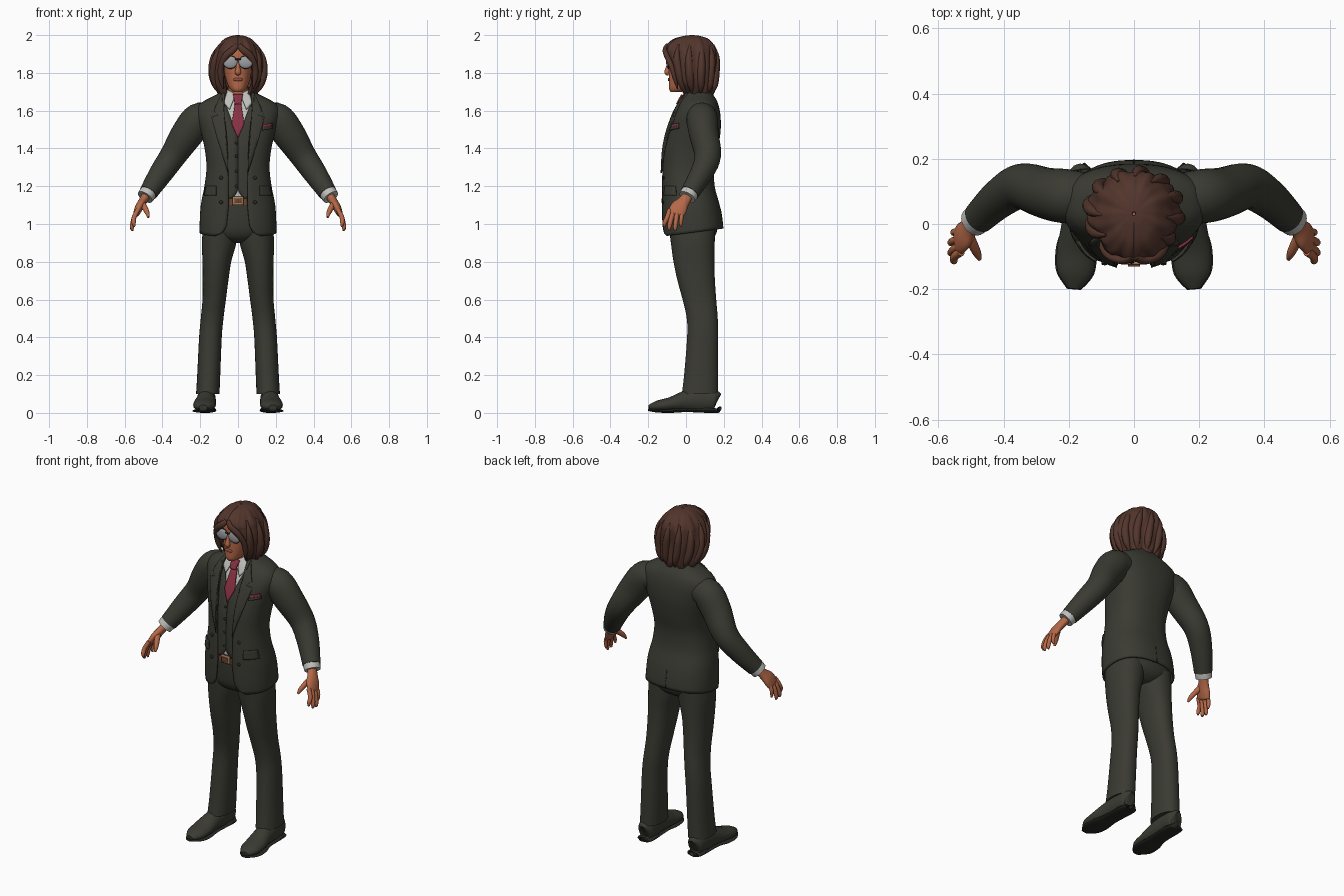
import bpy, bmesh, math
from mathutils import Vector

cube = bpy.data.objects.get("Cube")
if cube:
    bpy.data.objects.remove(cube, do_unlink=True)


def material(name, *rgb):
    m = bpy.data.materials.new(name)
    m.use_nodes = True
    m.diffuse_color = (*rgb, 1)
    m.node_tree.nodes["Principled BSDF"].inputs["Base Color"].default_value = (*rgb, 1)
    return m


SUIT = material("dark olive cloth", .043, .043, .033)
DARK = material("dark trim", .022, .022, .018)
SHIRT = material("pale grey cotton", .52, .52, .5)
TIE = material("burgundy silk", .25, .03, .055)
SKIN = material("tan skin", .46, .14, .065)
LIPS = material("lip", .3, .08, .05)
HAIR = material("brown hair", .085, .036, .025)
LENS = material("grey lens", .33, .34, .36)
BELT = material("brown leather", .16, .06, .03)
BUCKLE = material("brass", .4, .22, .1)


def finish(name, bm, mat, mirror=False, thick=0, offset=-1):
    me = bpy.data.meshes.new(name)
    bm.to_mesh(me)
    bm.free()
    me.materials.append(mat)
    ob = bpy.data.objects.new(name, me)
    bpy.context.collection.objects.link(ob)
    if thick:
        mod = ob.modifiers.new("thickness", 'SOLIDIFY')
        mod.thickness, mod.offset = thick, offset
    if mirror:
        ob.modifiers.new("mirror", 'MIRROR')
    bpy.ops.object.select_all(action='DESELECT')
    ob.select_set(True)
    bpy.context.view_layer.objects.active = ob
    bpy.ops.object.shade_smooth_by_angle(angle=math.radians(45))
    return ob


def spline(rows, k=5):
    """Smooth the rows with a Catmull-Rom curve."""
    out, last = [], len(rows) - 1
    for i in range(last):
        p = [rows[max(0, min(last, i + j))] for j in (-1, 0, 1, 2)]
        for s in range(k):
            t = s / k
            out.append(tuple(b + .5 * t * (c - a + t * (2*a - 5*b + 4*c - d + t * (3*(b - c) + d - a)))
                             for a, b, c, d in zip(*p)))
    return out + [rows[-1]]


def interp(rows, z):
    if z <= rows[0][0]:
        return rows[0][1:]
    for a, b in zip(rows, rows[1:]):
        if z <= b[0]:
            t = (z - a[0]) / (b[0] - a[0])
            return tuple(p + (q - p) * t for p, q in zip(a[1:], b[1:]))
    return rows[-1][1:]


def oval(z, rx, yf, yb, gap=None, n=2.0, cx=0, count=40, warp=None):
    """Horizontal ring, starting at the front; a gap leaves it open there."""
    t0 = 0 if gap is None else math.asin(min(.95, max(0, gap) / rx) ** (n / 2))
    steps = count if gap is None else count - 1
    pts = []
    for i in range(count):
        t = t0 + (2 * math.pi - 2 * t0) * i / steps
        s, c = math.sin(t), math.cos(t)
        x = rx * math.copysign(abs(s) ** (2 / n), s)
        y = -(yb - yf) / 2 * math.copysign(abs(c) ** (2 / n), c)
        v = Vector((cx + x, (yf + yb) / 2 + y, z))
        pts.append(warp(v, t) if warp else v)
    return pts


def loft(name, rings, mat, closed=True, mirror=False, thick=0):
    bm = bmesh.new()
    vs = [[bm.verts.new(p) for p in r] for r in rings]
    n = len(vs[0])
    for a, b in zip(vs, vs[1:]):
        for i in range(n if closed else n - 1):
            j = (i + 1) % n
            bm.faces.new((a[i], a[j], b[j], b[i]))
    if closed:
        bm.faces.new(vs[0])
        bm.faces.new(vs[-1])
        bmesh.ops.recalc_face_normals(bm, faces=bm.faces)
    return finish(name, bm, mat, mirror, thick)


def tube(name, rows, mat, ref=(0, 1, 0), floor=-1, count=20, mirror=True):
    """Rows are x, y, z, radius along ref, other radius."""
    rows, rings = spline(rows), []
    for i, r in enumerate(rows):
        d = (Vector(rows[min(i + 1, len(rows) - 1)][:3]) - Vector(rows[max(i - 1, 0)][:3])).normalized()
        u = Vector(ref)
        u = (u - d * u.dot(d)).normalized()
        v = d.cross(u)
        ring = [Vector(r[:3]) + u * r[3] * math.cos(a) + v * r[4] * math.sin(a)
                for a in (2 * math.pi * k / count for k in range(count))]
        rings.append([Vector((p.x, p.y, max(p.z, floor))) for p in ring])
    return loft(name, rings, mat, mirror=mirror)


def ball(name, loc, size, mat, mirror=False):
    bm = bmesh.new()
    bmesh.ops.create_uvsphere(bm, u_segments=20, v_segments=12, radius=1)
    bmesh.ops.scale(bm, vec=size, verts=bm.verts)
    bmesh.ops.translate(bm, vec=loc, verts=bm.verts)
    return finish(name, bm, mat, mirror)


# Torso outline shared by every layer of clothing: z, half width, front, back
BODY = spline([(.93, .203, -.12, .197), (1.0, .203, -.128, .193), (1.1, .197, -.13, .178),
               (1.2, .178, -.13, .152), (1.3, .167, -.128, .15), (1.4, .177, -.122, .17),
               (1.5, .2, -.1, .184), (1.58, .22, -.07, .182), (1.63, .208, -.045, .172),
               (1.66, .165, -.03, .16), (1.69, .105, -.012, .14), (1.725, .07, .002, .122)])
POWER = 2.4


def surface(x, z, off, back=False):
    rx, yf, yb = interp(BODY, z)
    f = (1 - min(.98, abs(x) / rx) ** POWER) ** (1 / POWER)
    y = (yb - yf) / 2 * f + off
    return (yf + yb) / 2 + (y if back else -y)


def layer(name, z0, z1, off, mat, gaps=None, thick=0, steps=44, warp=None):
    rings = []
    for i in range(steps + 1):
        z = z0 + (z1 - z0) * i / steps
        rx, yf, yb = interp(BODY, z)
        gap = interp(gaps, z)[0] if gaps else None
        rings.append(oval(z, rx + off, yf - off, yb + off, gap, POWER, count=56, warp=warp))
    return loft(name, rings, mat, closed=gaps is None, thick=thick)


def plate(name, outline, off, mat, mirror=False, thick=.008, back=False):
    """Thin panel draped over the torso from an x, z outline."""
    bm = bmesh.new()
    bm.faces.new([bm.verts.new((x, 0, z)) for x, z in outline])
    bmesh.ops.triangulate(bm, faces=bm.faces)
    bmesh.ops.subdivide_edges(bm, edges=bm.edges, cuts=5, use_grid_fill=True)
    for v in bm.verts:
        v.co.y = surface(v.co.x, v.co.z, off, back)
    bm.normal_update()
    if (sum(f.normal.y for f in bm.faces) > 0) != back:
        bmesh.ops.reverse_faces(bm, faces=bm.faces)
    return finish(name, bm, mat, mirror, thick, 0)


def hem(v, t):
    v.z += .13 * v.y * max(0, min(1, (1.12 - v.z) / .15))
    return v


# Jacket, waistcoat, shirt and belt
layer("jacket", .95, 1.725, 0, SUIT, thick=.01, warp=hem,
      gaps=[(.95, .12), (.965, .085), (1.0, .062), (1.1, .05), (1.25, .052), (1.45, .062), (1.6, .078), (1.7, .062)])
layer("waistcoat", 1.135, 1.64, -.014, SUIT, thick=.006,
      gaps=[(1.135, .028), (1.175, .001), (1.47, .001), (1.56, .038), (1.64, .068)])
layer("shirt", 1.1, 1.7, -.022, SHIRT)
layer("belt", 1.1, 1.145, -.015, BELT, steps=4)
plate("buckle", [(-.028, 1.1), (.028, 1.1), (.028, 1.145), (-.028, 1.145)], -.01, BUCKLE)
plate("buckle_centre", [(-.018, 1.11), (.018, 1.11), (.018, 1.135), (-.018, 1.135)], -.004, BELT)

# Draped details
plate("lapels", [(.068, 1.69), (.076, 1.6), (.06, 1.45), (.052, 1.27), (.1, 1.42), (.14, 1.565),
                 (.106, 1.575), (.128, 1.6), (.1, 1.665), (.082, 1.695)], .005, SUIT, True)
plate("hip_pocket_flaps", [(.115, 1.2), (.168, 1.2), (.178, 1.15), (.115, 1.15)], .006, SUIT, True)
plate("breast_pocket", [(.128, 1.495), (.182, 1.505), (.182, 1.522), (.128, 1.512)], .006, SUIT)
plate("pocket_square", [(.132, 1.512), (.18, 1.52), (.18, 1.534), (.132, 1.527)], .004, TIE)
plate("back_vent", [(-.003, .975), (.003, .975), (.002, 1.08), (-.002, 1.08)], .001, DARK, thick=.004, back=True)
plate("shirt_collar_wings", [(.012, 1.685), (.055, 1.71), (.074, 1.64), (.045, 1.605)], -.004, SHIRT, True)
plate("tie_knot", [(-.026, 1.685), (.026, 1.685), (.017, 1.635), (-.017, 1.635)], .006, TIE, thick=.009)
plate("tie_blade", [(-.016, 1.64), (.016, 1.64), (.033, 1.53), (0, 1.455), (-.033, 1.53)], -.011, TIE)
for z in (1.2, 1.28, 1.36, 1.43):
    ball("waistcoat_button", (-.008, surface(0, z, -.013), z), (.008, .005, .008), DARK)
for z in (1.115, 1.245):
    ball("jacket_buttons", (.09, surface(.09, z, .002), z), (.01, .005, .01), DARK, True)

# Trousers
loft("trouser_hips", [oval(*r, n=2.3) for r in spline([
    (.9, .07, -.03, .11), (.925, .13, -.075, .145), (.97, .18, -.1, .165),
    (1.05, .178, -.11, .155), (1.13, .165, -.113, .135)])], SUIT)
legs = spline([(.1, .16, .062, -.022, .17), (.2, .155, .061, -.01, .17), (.4, .146, .06, .006, .17),
               (.5, .137, .06, .004, .168), (.6, .126, .062, -.018, .16), (.7, .119, .068, -.045, .153),
               (.8, .112, .076, -.066, .15), (.9, .1, .091, -.08, .152), (.98, .095, .09, -.09, .155)])
loft("trouser_legs", [oval(z, rx, yf, yb, n=2.2, cx=cx) for z, cx, rx, yf, yb in legs], SUIT, mirror=True)

# Shoes
tube("shoes", [(.165, .165, .06, .02, .04), (.165, .15, .064, .045, .058), (.167, .08, .068, .05, .066),
               (.17, 0, .062, .052, .056), (.176, -.08, .046, .06, .038), (.18, -.15, .036, .054, .029),
               (.184, -.196, .028, .022, .014)], SUIT, (1, 0, 0), .014)
tube("soles", [(.165, .168, .012, .02, .012), (.165, .15, .012, .048, .012), (.17, 0, .014, .05, .01),
               (.177, -.08, .011, .063, .011), (.18, -.15, .012, .058, .01), (.184, -.2, .016, .022, .006)],
     DARK, (1, 0, 0), 0)
ball("heels", (.165, .11, .016), (.05, .055, .016), DARK, True)

# Arms and hands
tube("sleeves", [(.13, .085, 1.565, .07, .065), (.205, .085, 1.556, .083, .086), (.27, .095, 1.475, .078, .085),
                 (.345, .115, 1.36, .07, .07), (.41, .08, 1.265, .06, .062), (.475, .02, 1.165, .05, .049)],
     SUIT, count=28)
tube("cuffs", [(.46, .034, 1.188, .045, .045), (.478, .018, 1.162, .047, .046), (.492, .006, 1.142, .046, .044)],
     SHIRT, count=24)
tube("palms", [(.48, .016, 1.16, .028, .024), (.503, -.01, 1.122, .032, .022), (.522, -.035, 1.09, .045, .022),
               (.537, -.052, 1.058, .044, .017), (.54, -.056, 1.048, .03, .01)], SKIN)
for name, base, tip, r in (("index", -.086, (.552, -.113, .985), .0125), ("middle", -.065, (.561, -.088, .967), .013),
                           ("ring", -.044, (.561, -.057, .963), .0125), ("little", -.022, (.552, -.027, .985), .011)):
    x, y, z = tip
    tube(name + "_fingers", [(.53, base, 1.075, r, r), (.55, (base + y) / 2, 1.035, r, r),
                             (x, y, z + .02, r * .9, r * .9), (x - .003, y, z, r * .4, r * .4)], SKIN, count=10)
tube("thumbs", [(.51, -.03, 1.115, .018, .016), (.493, -.065, 1.085, .016, .015), (.48, -.092, 1.058, .013, .012),
                (.474, -.108, 1.036, .006, .006)], SKIN, count=12)

# Head and face
loft("neck", [oval(z, .052, -.014, .1) for z in (1.6, 1.68, 1.78)], SKIN)
loft("head", [oval(*r, n=2.2) for r in spline([
    (1.698, .022, -.08, -.03), (1.715, .042, -.09, .03), (1.75, .06, -.091, .08), (1.8, .071, -.091, .11),
    (1.86, .076, -.09, .12), (1.92, .074, -.084, .12), (1.965, .05, -.04, .09)])], SKIN)
tube("nose", [(0, -.085, 1.865, .008, .008), (0, -.095, 1.83, .011, .011), (0, -.1, 1.803, .014, .016),
              (0, -.09, 1.792, .008, .01)], SKIN, count=12, mirror=False)
ball("lips", (0, -.09, 1.765), (.026, .006, .009), LIPS)

# Glasses
ball("glasses_frames", (.041, -.093, 1.856), (.04, .009, .035), DARK, True)
ball("glasses_lenses", (.041, -.096, 1.856), (.037, .009, .031), LENS, True)
tube("glasses_bridge", [(-.015, -.1, 1.872, .003, .003), (.015, -.1, 1.872, .003, .003)], DARK, count=8, mirror=False)
tube("glasses_temples", [(.076, -.092, 1.87, .003, .003), (.084, .02, 1.866, .003, .003)],
     DARK, (0, 0, 1), count=8)


# Hair: wavy shell, parted at the face, with swept locks
def wave(v, t):
    k = 1 + .03 * math.sin(9 * t + 14 * v.z) + .018 * math.sin(17 * t - 20 * v.z)
    ragged = .014 * math.sin(8 * t) * max(0, min(1, (1.76 - v.z) / .07))
    return Vector((v.x * k, .03 + (v.y - .03) * k, v.z + ragged))


hair = spline([(1.68, .09, -.02, .135, .06), (1.705, .11, -.035, .15, .065), (1.75, .13, -.062, .157, .075),
               (1.82, .143, -.087, .161, .076), (1.87, .135, -.104, .163, .068), (1.905, .124, -.112, .163, .046),
               (1.925, .117, -.113, .16, .014), (1.95, .1, -.1, .148, 0), (1.98, .07, -.062, .118, 0),
               (1.995, .035, -.012, .075, 0), (2.0, .006, .025, .037, 0)])
loft("hair", [oval(*r, count=110, warp=wave) for r in hair], HAIR, closed=False, thick=.014)
tube("fringe_locks", [(.004, -.1, 1.945, .01, .014), (.03, -.112, 1.92, .012, .018), (.068, -.1, 1.885, .014, .018),
                      (.09, -.075, 1.83, .014, .016), (.09, -.058, 1.77, .012, .014), (.078, -.045, 1.715, .003, .003)],
     HAIR, count=12)
for a in range(5, 32, 3):
    t = math.radians(a * 10)
    rows = []
    for z, w in ((1.95, .004), (1.88, .018), (1.8, .022), (1.735, .018), (1.69, .004)):
        rx, yf, yb, _ = interp(hair, z)
        rows.append((rx * .98 * math.sin(t + (z - 1.8)), (yf + yb) / 2 - (yb - yf) * .49 * math.cos(t + (z - 1.8)),
                     z, w, w))
    tube("hair_lock", rows, HAIR, count=10, mirror=False)
